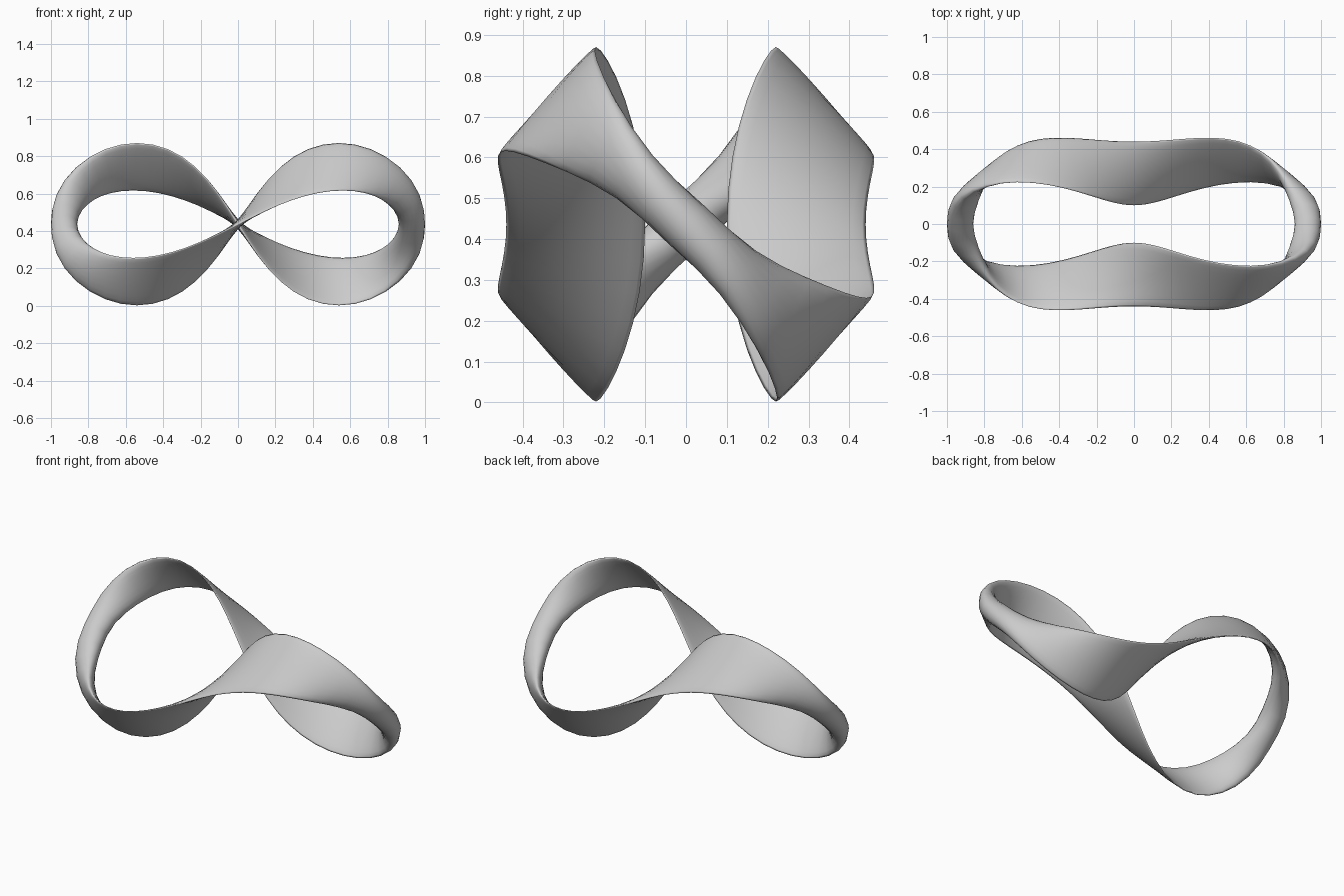
import bpy, bmesh
from math import sin, cos, pi
from mathutils import Vector

cube = bpy.data.objects.get("Cube")
if cube:
    bpy.data.objects.remove(cube)

MID_Z = 0.436
RINGS, SIDES = 64, 20


def rim(t, x1, x3, y1, y3, z2):
    """Closed figure-eight rim curve made of a few harmonics."""
    return Vector((x1 * cos(t) + x3 * cos(3 * t),
                   -(y1 * sin(t) + y3 * sin(3 * t)),
                   MID_Z + z2 * sin(2 * t)))


def inner_rim(t):
    return rim(t, 0.826, 0.034, 0.5325, 0.0925, 0.18)


def outer_rim(t):
    return rim(t, 0.882, 0.118, 0.2055, 0.1055, 0.434)


def centre(t):
    return (inner_rim(t) + outer_rim(t)) / 2


def section(t):
    """Flattened oval between both rims, rounder at the two ends."""
    half = (outer_rim(t) - inner_rim(t)) / 2
    tangent = centre(t + 0.01) - centre(t - 0.01)
    normal = half.cross(tangent).normalized()
    thick = 0.006 + 0.058 * abs(cos(t)) ** 8 + 0.012 * abs(sin(t)) ** 8
    return [centre(t) + half * cos(v) + normal * thick * sin(v)
            for v in (2 * pi * k / SIDES for k in range(SIDES))]


# Twisted band
bm = bmesh.new()
loops = [[bm.verts.new(p) for p in section(2 * pi * i / RINGS)] for i in range(RINGS)]
for i in range(RINGS):
    a, b = loops[i], loops[(i + 1) % RINGS]
    for k in range(SIDES):
        n = (k + 1) % SIDES
        bm.faces.new((a[k], a[n], b[n], b[k])).smooth = True
bmesh.ops.recalc_face_normals(bm, faces=bm.faces[:])
mesh = bpy.data.meshes.new("twisted_band")
bm.to_mesh(mesh)
bm.free()
band = bpy.data.objects.new("twisted_band", mesh)
bpy.context.collection.objects.link(band)

# Plain grey material
grey = bpy.data.materials.new("plain grey")
grey.use_nodes = True
colour = (0.6, 0.6, 0.6, 1)
grey.diffuse_color = colour
grey.node_tree.nodes["Principled BSDF"].inputs["Base Color"].default_value = colour
mesh.materials.append(grey)
